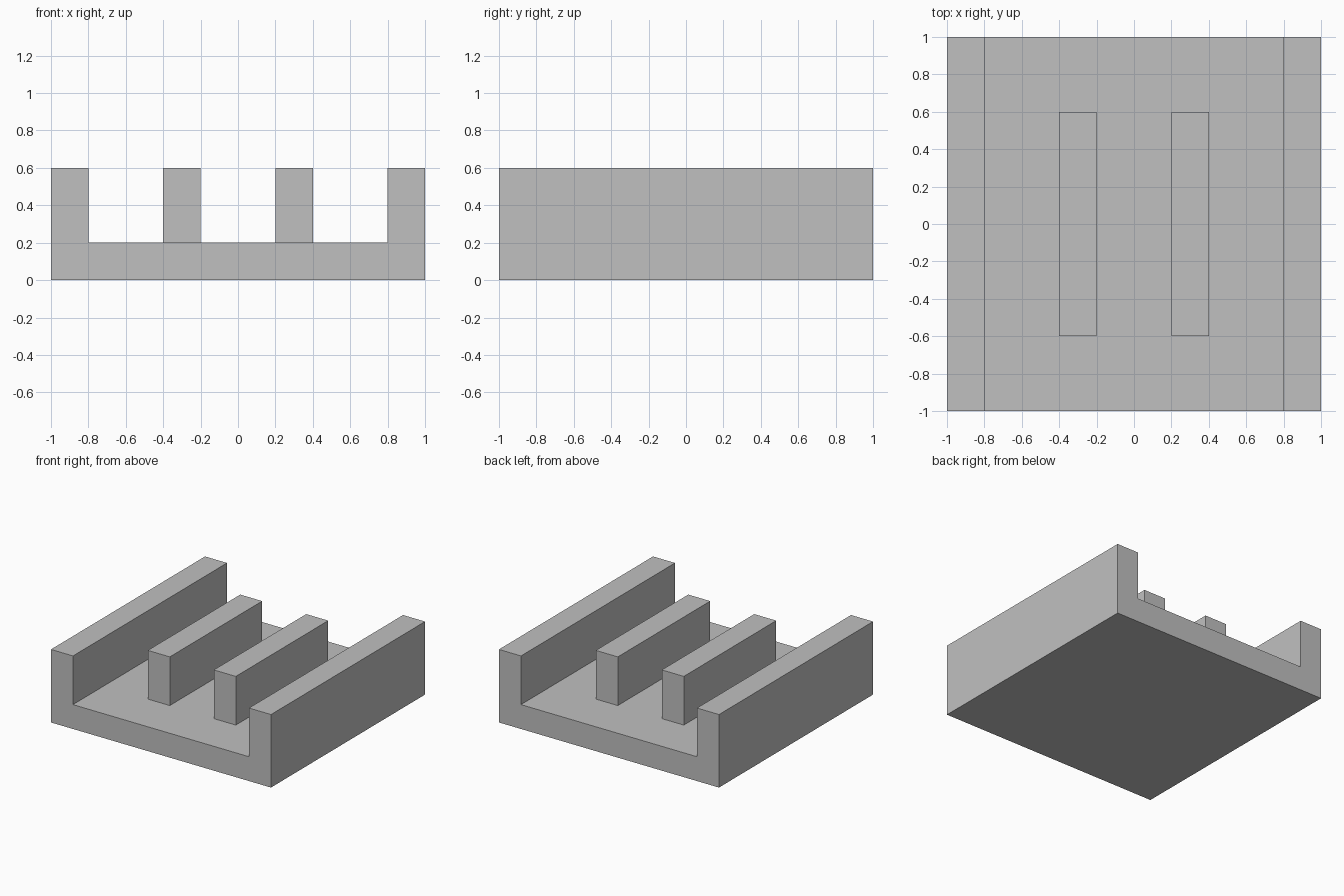
import bpy
import bmesh
from mathutils import Vector

cube = bpy.data.objects.get("Cube")
if cube:
    bpy.data.objects.remove(cube, do_unlink=True)

# Single plain grey
grey = bpy.data.materials.new("plain_grey")
grey.use_nodes = True
colour = (0.53, 0.53, 0.53, 1)
grey.diffuse_color = colour
grey.node_tree.nodes["Principled BSDF"].inputs["Base Color"].default_value = colour


def extrude_profile(name, profile, length):
    """Extrude an x-z outline along y, centred on y = 0."""
    bm = bmesh.new()
    face = bm.faces.new([bm.verts.new((x, -length / 2, z)) for x, z in profile])
    result = bmesh.ops.extrude_face_region(bm, geom=[face])
    moved = [v for v in result["geom"] if isinstance(v, bmesh.types.BMVert)]
    bmesh.ops.translate(bm, verts=moved, vec=Vector((0, length, 0)))
    bmesh.ops.recalc_face_normals(bm, faces=bm.faces)
    mesh = bpy.data.meshes.new(name)
    bm.to_mesh(mesh)
    bm.free()
    mesh.materials.append(grey)
    obj = bpy.data.objects.new(name, mesh)
    bpy.context.collection.objects.link(obj)
    return obj


floor, top = 0.2, 0.6

# Floor and both side walls as one channel
half = [(1, 0), (1, top), (0.8, top), (0.8, floor)]
channel = half + [(-x, z) for x, z in reversed(half)]
extrude_profile("channel_base", channel, 2)

# Two shorter ribs standing on the floor
for side, name in ((1, "left_rib"), (-1, "right_rib")):
    rib = [(0.2, floor), (0.4, floor), (0.4, top), (0.2, top)]
    extrude_profile(name, [(side * x, z) for x, z in rib], 1.2)
